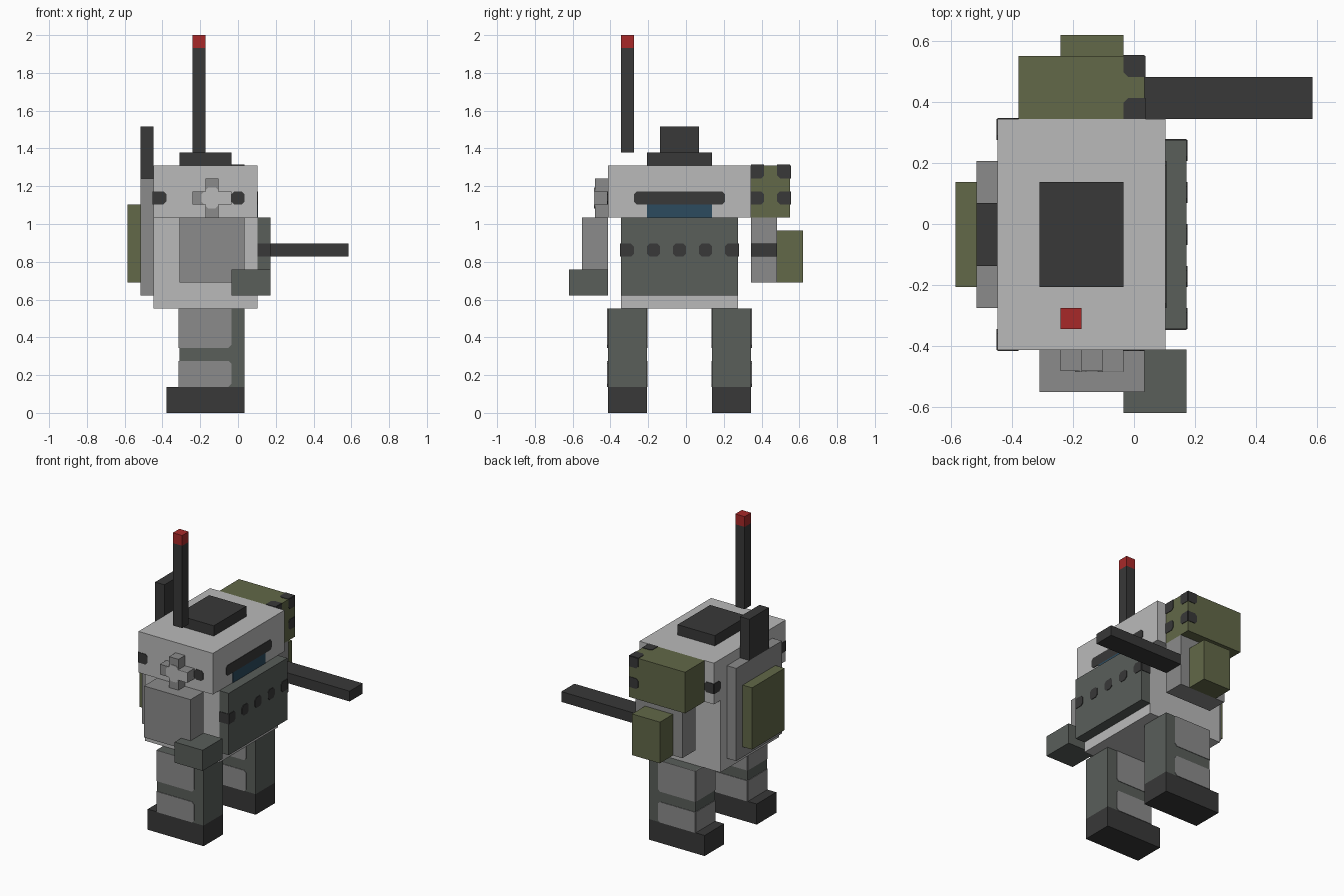
import bpy
import bmesh

old = bpy.data.objects.get("Cube")
if old:
    bpy.data.objects.remove(old)

U = 2 / 29      # one block of the model
THIN = 0.05     # thickness of painted plates, in blocks
CUT = 0.22      # corner cut of painted plates, in blocks


def material(name, r, g, b):
    m = bpy.data.materials.new(name)
    m.use_nodes = True
    m.diffuse_color = (r, g, b, 1)
    m.node_tree.nodes["Principled BSDF"].inputs["Base Color"].default_value = (r, g, b, 1)
    return m


LIGHT = material("light_grey", 0.49, 0.49, 0.49)
GREY = material("mid_grey", 0.26, 0.26, 0.26)
SLATE = material("slate_grey", 0.10, 0.112, 0.102)
DARK = material("charcoal", 0.04, 0.04, 0.04)
GREEN = material("olive_green", 0.122, 0.138, 0.065)
RED = material("signal_red", 0.39, 0.022, 0.022)
BLUE = material("visor_blue", 0.025, 0.07, 0.114)


def finish(bm, name, mat):
    bmesh.ops.recalc_face_normals(bm, faces=bm.faces)
    bmesh.ops.scale(bm, vec=(U, U, U), verts=bm.verts)
    mesh = bpy.data.meshes.new(name)
    bm.to_mesh(mesh)
    bm.free()
    mesh.materials.append(mat)
    obj = bpy.data.objects.new(name, mesh)
    bpy.context.collection.objects.link(obj)
    return obj


def box(name, mat, x, y, z):
    """Box from a (low, high) range on each axis, in blocks."""
    bm = bmesh.new()
    bmesh.ops.create_cube(bm, size=1)
    for v in bm.verts:
        v.co = [r[0] if c < 0 else r[1] for c, r in zip(v.co, (x, y, z))]
    return finish(bm, name, mat)


def plate(name, mat, axis, side, at, u, v, flat=""):
    """Painted patch on the face at `at`; corners touching a flat edge stay square.
    Edges: l/r are the low/high ends of u, b/t the low/high ends of v."""
    pts = []
    for hu, hv in ((0, 0), (1, 0), (1, 1), (0, 1)):
        cu, cv = u[hu], v[hv]
        if "lr"[hu] in flat or "bt"[hv] in flat:
            pts.append((cu, cv))
            continue
        a = (cu + (CUT if not hu else -CUT), cv)
        b = (cu, cv + (CUT if not hv else -CUT))
        pts += [b, a] if hu == hv else [a, b]
    bm = bmesh.new()
    rings = []
    for depth in (at - side * THIN, at + side * THIN):
        ring = []
        for p in pts:
            co = list(p)
            co.insert(axis, depth)
            ring.append(bm.verts.new(co))
        rings.append(ring)
        bm.faces.new(ring)
    for i in range(len(pts)):
        j = (i + 1) % len(pts)
        bm.faces.new((rings[0][i], rings[0][j], rings[1][j], rings[1][i]))
    return finish(bm, name, mat)


X, Y = 0, 1

# Torso and head
box("torso", LIGHT, (-6.5, 1.5), (-5, 4), (8, 15))
box("chest_plate", SLATE, (1.5, 2.5), (-5, 4), (9, 15))
box("head", LIGHT, (-6.5, 1.5), (-6, 5), (15, 19))
box("roof_hatch", DARK, (-4.5, -0.5), (-3, 2), (19, 20))

# Chest studs, wrapping round both ends of the plate
for i in range(5):
    y = -5 + 2 * i
    plate("chest_stud", DARK, X, 1, 2.5, (y, y + 1), (12, 13),
          "l" if i == 0 else "r" if i == 4 else "")
for side, y in ((-1, -5), (1, 4)):
    plate("chest_end_stud", DARK, Y, side, y, (1.5, 2.5), (12, 13), "lr")

# Face
plate("visor_slit", DARK, X, 1, 1.5, (-4, 3), (16, 17))
plate("visor_glass", BLUE, X, 1, 1.5, (-3, 2), (15, 16), "lr")

# Vents round the head
for side, y in ((-1, -6), (1, 5)):
    plate("side_vent", DARK, Y, side, y, (-0.5, 0.5), (16, 17))
    plate("rear_side_vent", DARK, Y, side, y, (-6.5, -5.5), (16, 17), "l")
plate("rear_vent_right", DARK, X, -1, -6.5, (-6, -5), (16, 17), "l")
plate("rear_vent_left", DARK, X, -1, -6.5, (4, 5), (16, 17), "r")

# Cross-shaped valve on the side of the head
box("valve_bar", GREY, (-3.5, -0.5), (-7, -6), (16, 17))
box("valve_post", GREY, (-2.5, -1.5), (-7, -6), (15, 18))
plate("valve_face_bar", LIGHT, Y, -1, -7, (-2.8, -0.5), (16, 17), "r")
plate("valve_face_post", LIGHT, Y, -1, -7, (-2.5, -1.5), (15.7, 17.3))

# Antenna
box("antenna", DARK, (-3.5, -2.5), (-5, -4), (20, 28))
box("antenna_tip", RED, (-3.5, -2.5), (-5, -4), (28, 29))

# Backpack
box("backpack", GREY, (-7.5, -6.5), (-4, 3), (9, 18))
box("backpack_panel", GREEN, (-8.5, -7.5), (-3, 2), (10, 16))
box("exhaust", DARK, (-7.5, -6.5), (-2, 1), (18, 22))

# Arm with fist
box("right_arm", GREY, (-4.5, 0.5), (-8, -6), (10, 15))
box("right_fist", SLATE, (-0.5, 2.5), (-9, -5.98), (9, 11))

# Arm with cannon
box("left_arm", GREY, (-4.5, 0.5), (5, 7), (10, 15))
box("cannon_barrel", DARK, (0.5, 8.5), (5, 7), (12, 13))
box("ammo_box", GREEN, (-3.5, -0.5), (7, 9), (10, 14))

# Shoulder launcher with four tubes showing on its front, top and outer side
box("shoulder_launcher", GREEN, (-5.5, 0.5), (5, 8), (15, 19))
for y, edge in ((5, "l"), (7, "r")):
    plate("tube_top", DARK, 2, 1, 19, (-0.5, 0.5), (y, y + 1), "r" + ("b" if y == 5 else "t"))
    for z, top in ((16, ""), (18, "t")):
        plate("tube_front", DARK, X, 1, 0.5, (y, y + 1), (z, z + 1), edge + top)
for z, top in ((16, ""), (18, "t")):
    plate("tube_side", DARK, Y, 1, 8, (-0.5, 0.5), (z, z + 1), "r" + top)

# Legs: dark shin and knee band, with grey patches on the sides and back
for name, y0 in (("right", -6), ("left", 2)):
    y1 = y0 + 3
    box(name + "_foot", DARK, (-5.5, 0.5), (y0, y1), (0, 2))
    box(name + "_leg", SLATE, (-4.5, 0.5), (y0, y1), (2, 8))
    for part, z, flat in (("calf", (2, 4), "l"), ("thigh", (5, 8), "lt")):
        for side, y in ((-1, y0), (1, y1)):
            plate(f"{name}_{part}_side", GREY, Y, side, y, (-4.5, -0.5), z, flat)
        plate(f"{name}_{part}_back", GREY, X, -1, -4.5, (y0, y1), z, "lr")
